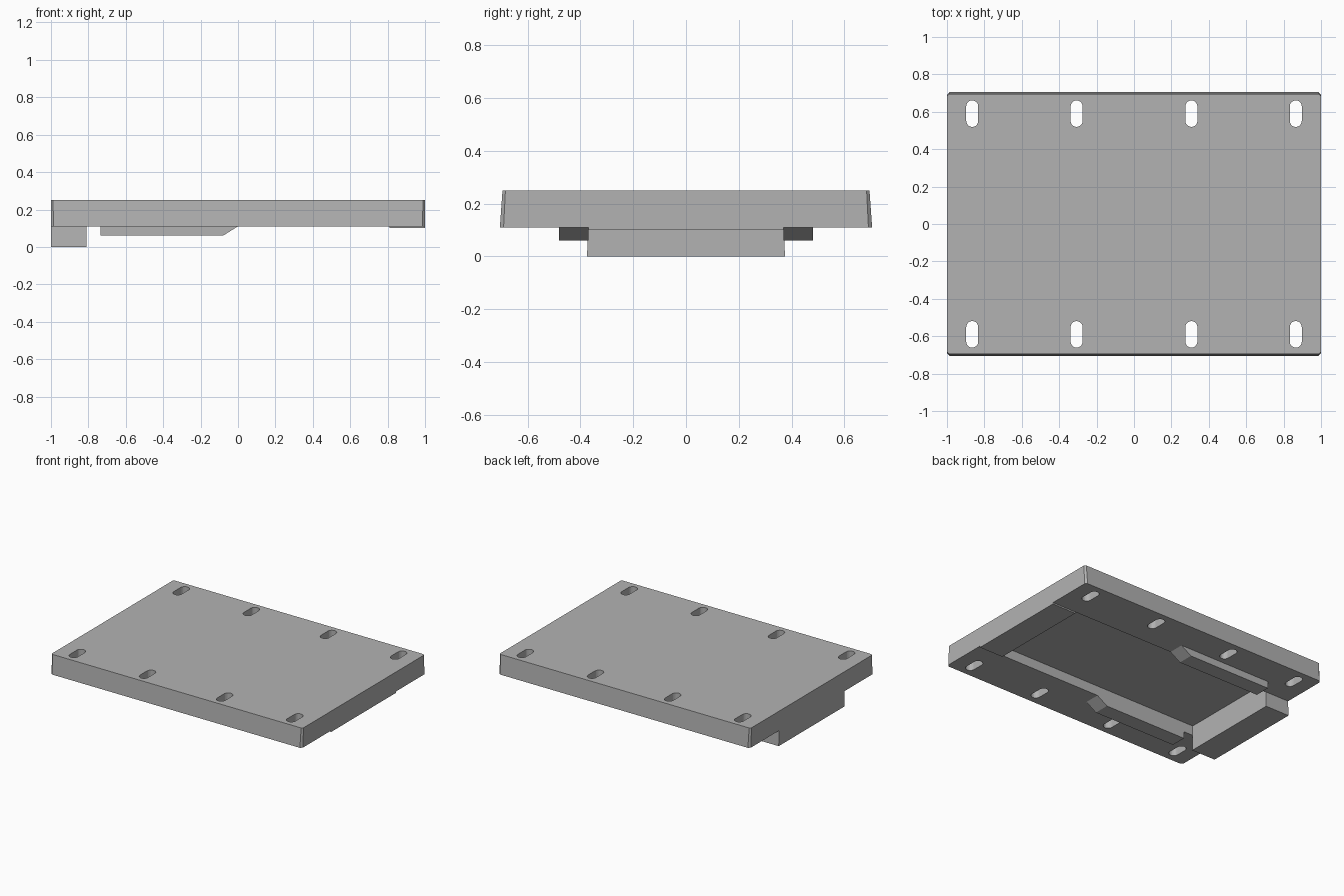
import bpy, bmesh, math
from mathutils import Vector

cube = bpy.data.objects.get("Cube")
if cube:
    bpy.data.objects.remove(cube, do_unlink=True)

grey = bpy.data.materials.new("plain grey")
grey.use_nodes = True
colour = (0.45, 0.45, 0.45, 1)
grey.diffuse_color = colour
grey.node_tree.nodes["Principled BSDF"].inputs["Base Color"].default_value = colour


def loft(name, start, end):
    """Solid between two matching rings of points."""
    bm = bmesh.new()
    a = [bm.verts.new(p) for p in start]
    b = [bm.verts.new(p) for p in end]
    bm.faces.new(a)
    bm.faces.new(b)
    for i in range(len(a)):
        j = (i + 1) % len(a)
        bm.faces.new((a[i], a[j], b[j], b[i]))
    bmesh.ops.recalc_face_normals(bm, faces=bm.faces)
    mesh = bpy.data.meshes.new(name)
    bm.to_mesh(mesh)
    bm.free()
    mesh.materials.append(grey)
    obj = bpy.data.objects.new(name, mesh)
    bpy.context.collection.objects.link(obj)
    return obj


def rectangle(x0, x1, y, z):
    return [(x0, -y, z), (x1, -y, z), (x1, y, z), (x0, y, z)]


def clipped(x, y, cut, z):
    """Rectangle with small clipped corners."""
    return [(-x + cut, -y, z), (x - cut, -y, z), (x, -y + cut, z), (x, y - cut, z),
            (x - cut, y, z), (-x + cut, y, z), (-x, y - cut, z), (-x, -y + cut, z)]


def stadium(cx, cy, radius, half, z, steps=10):
    ring = []
    for side in (1, -1):
        for i in range(steps + 1):
            t = math.pi * i / steps
            ring.append((cx + side * radius * math.cos(t),
                         cy + side * (half + radius * math.sin(t)), z))
    return ring


def carve(target, cutter):
    cutter.hide_render = True
    mod = target.modifiers.new("cut", "BOOLEAN")
    mod.operation = "DIFFERENCE"
    mod.solver = "EXACT"
    mod.object = cutter
    bpy.context.view_layer.objects.active = target
    bpy.ops.object.modifier_apply(modifier=mod.name)
    bpy.data.objects.remove(cutter, do_unlink=True)


# Main plate, slightly narrower at the top along the long edges
BASE, TOP = 0.11, 0.25
plate = loft("plate", clipped(1, 0.705, 0.014, BASE), clipped(1, 0.695, 0.011, TOP))

# Shallow channel in the underside
carve(plate, loft("channel_cutter", rectangle(-0.81, 0.81, 0.37, 0.0),
                  rectangle(-0.81, 0.81, 0.37, 0.18)))

# Rows of mounting slots
for side in (-1, 1):
    for x in (-0.865, -0.307, 0.307, 0.865):
        carve(plate, loft("slot_cutter", stadium(x, side * 0.59, 0.032, 0.039, 0),
                          stadium(x, side * 0.59, 0.032, 0.039, 0.4)))

# Stop block at one end and thin pad at the other
loft("end_block", rectangle(-1, -0.81, 0.375, 0), rectangle(-1, -0.81, 0.37, BASE + 0.01))
loft("end_pad", rectangle(0.81, 1, 0.37, 0.1), rectangle(0.81, 1, 0.37, BASE + 0.01))

# Guide rails with a ramped lead-in
ramp = [(-0.735, BASE), (-0.735, 0.06), (-0.08, 0.06), (0, BASE)]
for side, name in ((1, "left_rail"), (-1, "right_rail")):
    loft(name, [(x, side * 0.37, z) for x, z in ramp],
         [(x, side * 0.482, z) for x, z in ramp])
